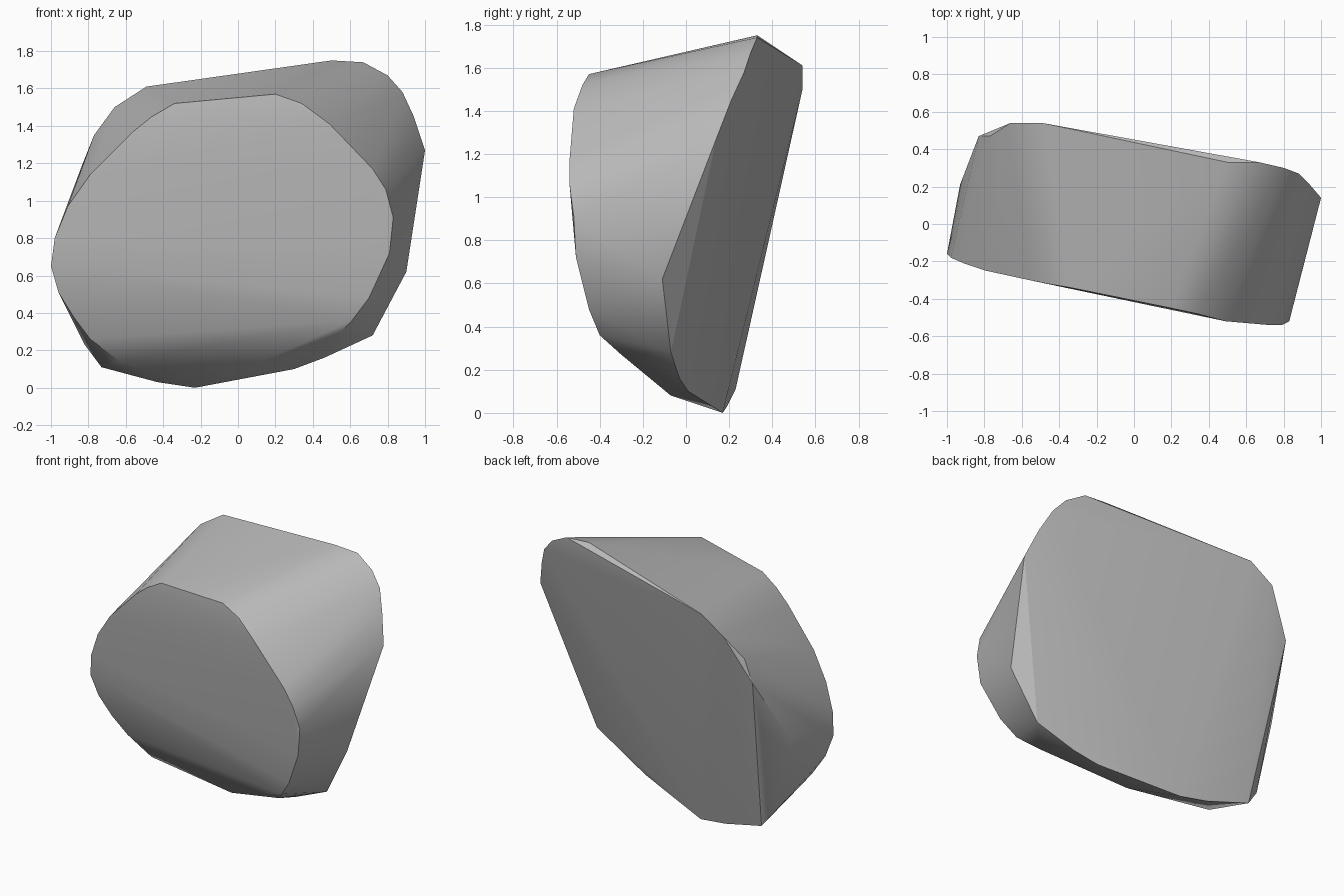
import bpy
import bmesh
import math

# Remove the default object only
default_cube = bpy.data.objects.get("Cube")
if default_cube:
    bpy.data.objects.remove(default_cube, do_unlink=True)


def make_material(name, color):
    material = bpy.data.materials.new(name)
    material.use_nodes = True
    material.diffuse_color = color
    shader = material.node_tree.nodes["Principled BSDF"]
    shader.inputs["Base Color"].default_value = color
    return material


def hull_object(name, points, material, sharp_angle):
    """Wrap a tight skin around the points and shade it smooth between creases."""
    bm = bmesh.new()
    for point in points:
        bm.verts.new(point)
    result = bmesh.ops.convex_hull(bm, input=bm.verts[:], use_existing_faces=False)

    # Drop anything the skin does not use
    loose = [v for v in bm.verts if not v.link_faces]
    bmesh.ops.delete(bm, geom=loose, context="VERTS")
    bmesh.ops.recalc_face_normals(bm, faces=bm.faces[:])

    mesh = bpy.data.meshes.new(name)
    bm.to_mesh(mesh)
    bm.free()
    mesh.materials.append(material)

    rock = bpy.data.objects.new(name, mesh)
    bpy.context.collection.objects.link(rock)
    bpy.ops.object.select_all(action="DESELECT")
    rock.select_set(True)
    bpy.context.view_layer.objects.active = rock
    bpy.ops.object.shade_smooth_by_angle(angle=math.radians(sharp_angle))
    return rock


# Rim of the broad front face, clockwise from the left tip
front_rim = [
    (-1, -.16, .65), (-.98, -.18, .8), (-.91, -.21, .97), (-.79, -.25, 1.14),
    (-.56, -.3, 1.37), (-.46, -.32, 1.45), (-.34, -.34, 1.52),
    (.2, -.45, 1.57), (.34, -.48, 1.52), (.49, -.52, 1.41),
    (.72, -.54, 1.17), (.79, -.54, 1.06), (.83, -.52, .91),
    (.81, -.51, .72), (.7, -.45, .48), (.61, -.4, .36), (.52, -.3, .27),
    (0, -.07, .08), (-.63, -.03, .14), (-.79, -.06, .26),
    (-.88, -.1, .38), (-.96, -.13, .51),
]

# Rim of the slanted back face, clockwise from the lower left
back_rim = [
    (-.73, .23, .11), (-.82, .2, .23), (-.93, .21, .75), (-.83, .47, 1.2),
    (-.77, .47, 1.35), (-.66, .54, 1.5), (-.49, .54, 1.61),
    (.5, .33, 1.75), (.67, .33, 1.74), (.8, .3, 1.67), (.88, .27, 1.58),
    (.94, .21, 1.45), (1, .14, 1.27), (.9, -.11, .62), (.72, -.07, .28),
    (.46, -.03, .16), (.3, .01, .1), (-.23, .17, 0), (-.43, .19, .03),
]

stone_grey = make_material("stone grey", (.5, .5, .5, 1))
hull_object("boulder", front_rim + back_rim, stone_grey, 30)
